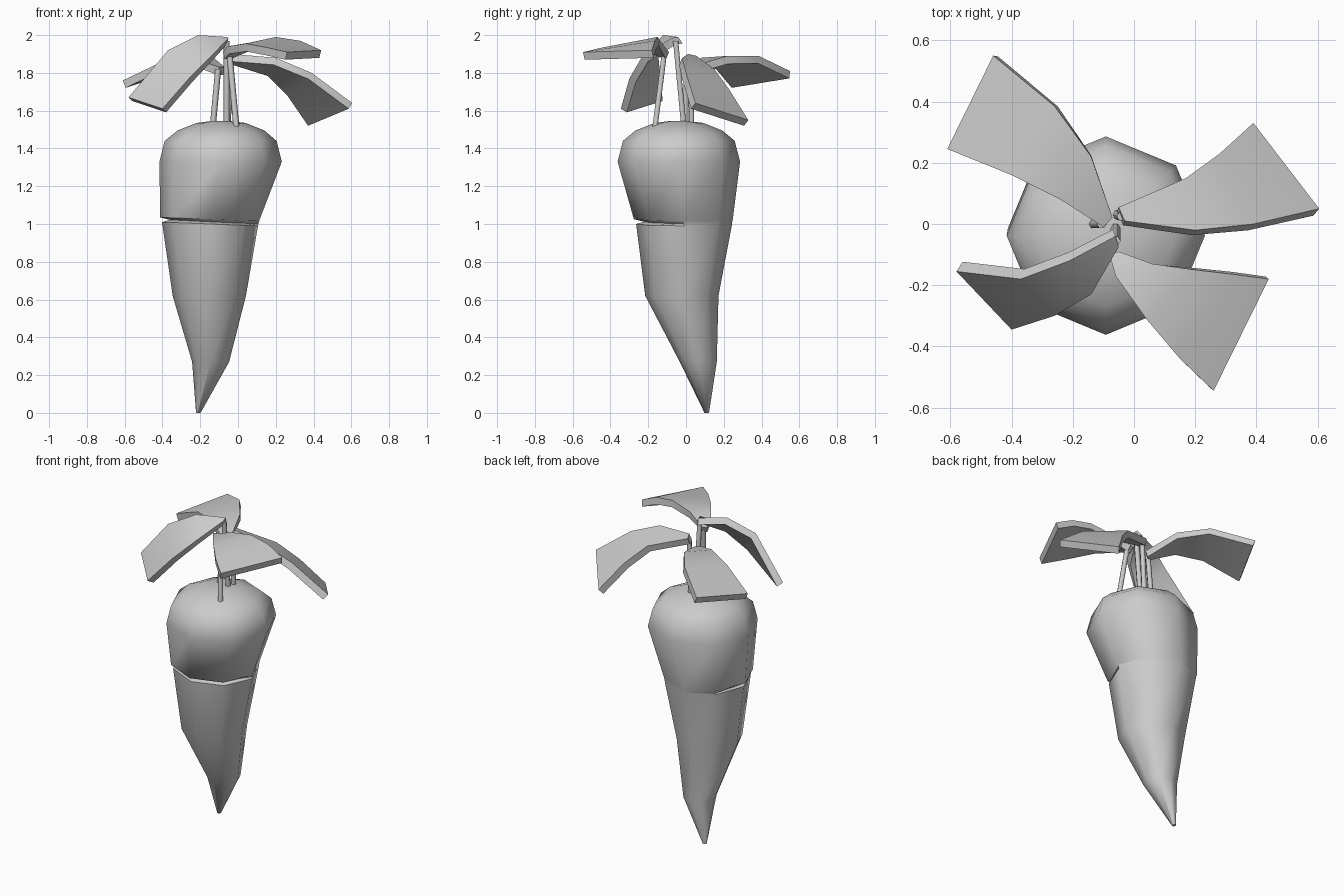
import bpy, bmesh
from math import cos, sin, pi, radians
from mathutils import Vector

if "Cube" in bpy.data.objects:
    bpy.data.objects.remove(bpy.data.objects["Cube"])


def finish(name, bm, angle):
    bmesh.ops.recalc_face_normals(bm, faces=bm.faces)
    me = bpy.data.meshes.new(name)
    bm.to_mesh(me)
    bm.free()
    for p in me.polygons:
        p.use_smooth = True
    me.set_sharp_from_angle(angle=radians(angle))
    ob = bpy.data.objects.new(name, me)
    bpy.context.collection.objects.link(ob)
    return ob


def loft(name, rings, angle=50):
    bm = bmesh.new()
    vr = [[bm.verts.new(p) for p in ring] for ring in rings]
    n = len(vr[0])
    for a, b in zip(vr, vr[1:]):
        for i in range(n):
            j = (i + 1) % n
            bm.faces.new((a[i], a[j], b[j], b[i]))
    bm.faces.new(vr[0][::-1])
    bm.faces.new(vr[-1])
    return finish(name, bm, angle)


# Root: eight-sided rings (z, centre x, centre y, radius, groove depth)
N = 8
profile = [
    (0.0, -0.21, 0.11, 0.012, 0), (0.27, -0.145, 0.065, 0.098, 0),
    (0.62, -0.152, -0.022, 0.194, 0), (1.0, -0.148, -0.01, 0.254, 0),
    (1.012, -0.149, -0.012, 0.257, 0.045), (1.025, -0.15, -0.014, 0.262, 0),
    (1.33, -0.092, -0.038, 0.324, 0), (1.44, -0.092, -0.038, 0.296, 0),
    (1.495, -0.09, -0.038, 0.23, 0), (1.535, -0.09, -0.038, 0.13, 0),
    (1.545, -0.09, -0.038, 0.05, 0)]
rings = []
for z, cx, cy, r, depth in profile:
    ring = []
    for k in range(N):
        a = 2 * pi * k / N
        rr = r - (depth if k >= 4 else 0)      # groove only on the front half
        tilt = -0.01 * cos(a) if 0.9 < z < 1.1 else 0
        ring.append((cx + rr * cos(a), cy + rr * sin(a), z + tilt))
    rings.append(ring)
loft("root", rings, 62)


# Stalks: thin rods from the crown to each leaf
def stalk(name, p, q, r=0.016):
    p, q = Vector(p), Vector(q)
    loft(name, [[c + Vector((r * cos(k * pi / 3), r * sin(k * pi / 3), 0))
                 for k in range(6)] for c in (p, q)], 70)


stalk("stalk_back_left", (-0.135, 0.0, 1.50), (-0.105, 0.0, 1.82))
stalk("stalk_back_right", (-0.055, 0.03, 1.50), (-0.04, 0.025, 1.88))
stalk("stalk_front_left", (-0.06, -0.01, 1.50), (-0.06, -0.055, 1.97))
stalk("stalk_front_right", (-0.008, -0.165, 1.505), (-0.045, -0.115, 1.90))


# Leaves: strip between two edges, thickened downwards
def leaf(name, left, right, thick=0.042):
    bm = bmesh.new()
    L = [bm.verts.new(p) for p in left]
    R = [bm.verts.new(p) for p in right]
    for i in range(len(L) - 1):
        bm.faces.new((L[i], R[i], R[i + 1], L[i + 1]))
    bm.normal_update()
    tops = list(bm.faces)
    if sum(f.normal.z for f in tops) < 0:
        bmesh.ops.reverse_faces(bm, faces=tops)
        bm.normal_update()
    low = {v: bm.verts.new(v.co - v.normal * thick) for v in L + R}
    rim = [e for e in bm.edges if e.is_boundary]
    for f in tops:
        bm.faces.new([low[v] for v in reversed(f.verts)])
    for e in rim:
        a, b = e.verts
        bm.faces.new((a, b, low[b], low[a]))
    finish(name, bm, 40)


leaf("leaf_back_left",
     [(-0.10, -0.01, 1.83), (-0.24, 0.08, 1.88), (-0.40, 0.16, 1.86), (-0.61, 0.245, 1.76)],
     [(-0.07, 0.02, 1.83), (-0.14, 0.22, 1.89), (-0.26, 0.385, 1.89), (-0.46, 0.55, 1.81)])
leaf("leaf_back_right",
     [(-0.05, 0.055, 1.89), (0.17, 0.15, 1.82), (0.28, 0.23, 1.71), (0.39, 0.33, 1.55)],
     [(-0.03, 0.01, 1.90), (0.20, -0.02, 1.88), (0.39, 0.0, 1.80), (0.605, 0.05, 1.64)])
leaf("leaf_front_left",
     [(-0.06, -0.04, 1.99), (-0.21, -0.12, 2.0), (-0.37, -0.18, 1.92), (-0.58, -0.155, 1.67)],
     [(-0.05, -0.075, 1.985), (-0.14, -0.23, 1.89), (-0.26, -0.30, 1.77), (-0.40, -0.345, 1.61)])
leaf("leaf_front_right",
     [(-0.05, -0.09, 1.91), (0.06, -0.13, 1.96), (0.20, -0.15, 1.99), (0.33, -0.165, 1.97), (0.44, -0.18, 1.92)],
     [(-0.08, -0.10, 1.91), (-0.06, -0.17, 1.94), (0.04, -0.31, 1.955), (0.15, -0.44, 1.935), (0.26, -0.545, 1.91)])
